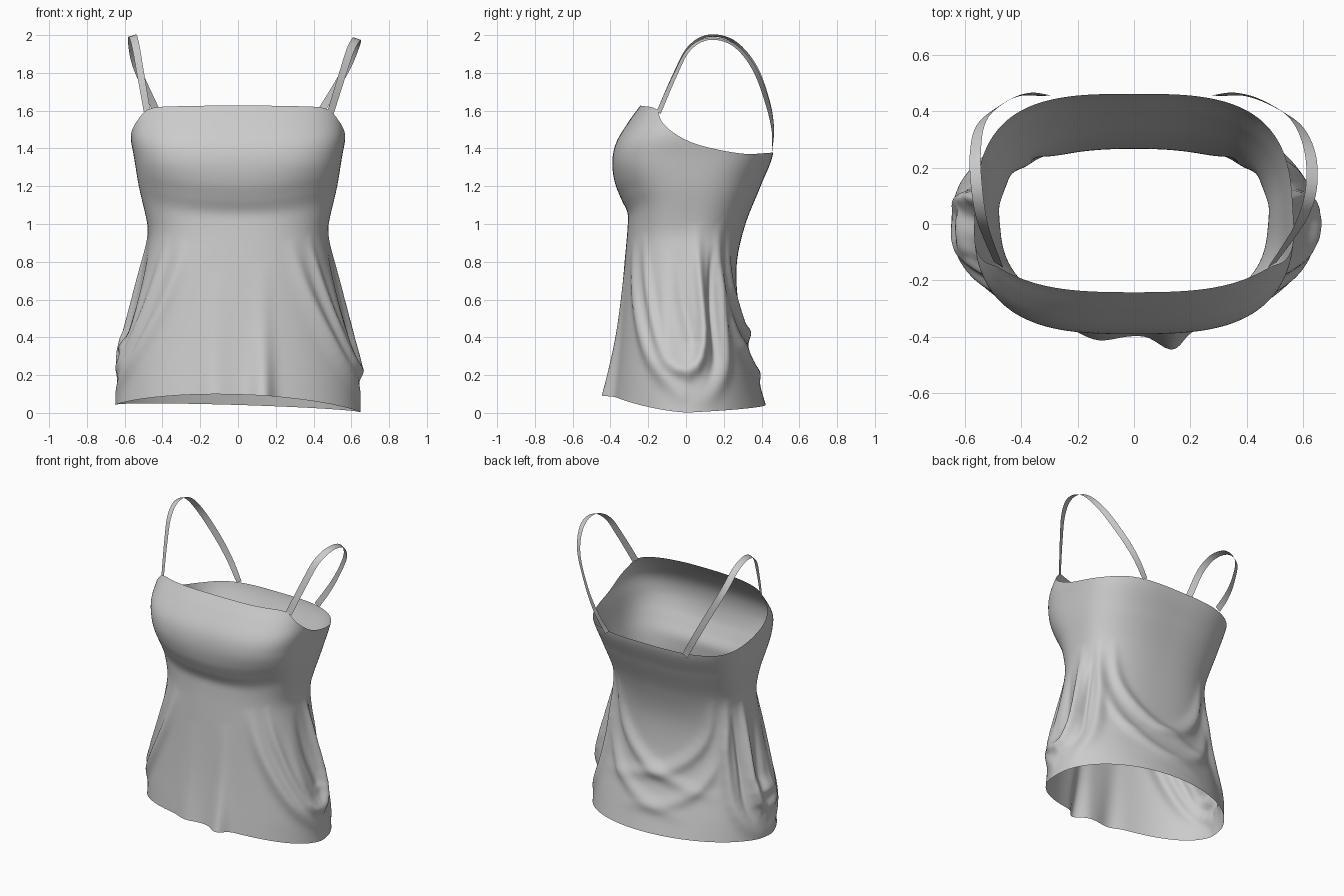
import bpy, math
from mathutils import Vector

if "Cube" in bpy.data.objects:
    bpy.data.objects.remove(bpy.data.objects["Cube"])


def curve(pts, x):
    """Smooth interpolation through (x, value) points."""
    if x <= pts[0][0]:
        return pts[0][1]
    if x >= pts[-1][0]:
        return pts[-1][1]
    i = max(k for k in range(len(pts) - 1) if pts[k][0] <= x)

    def slope(k):
        a, b = pts[max(k - 1, 0)], pts[min(k + 1, len(pts) - 1)]
        return (b[1] - a[1]) / (b[0] - a[0])
    (x0, y0), (x1, y1) = pts[i], pts[i + 1]
    d = x1 - x0
    t = (x - x0) / d
    return ((2*t**3 - 3*t*t + 1) * y0 + (t**3 - 2*t*t + t) * d * slope(i)
            + (3*t*t - 2*t**3) * y1 + (t**3 - t*t) * d * slope(i + 1))


def make_object(name, verts, faces):
    me = bpy.data.meshes.new(name)
    me.from_pydata(verts, [], faces)
    me.polygons.foreach_set("use_smooth", [True] * len(faces))
    ob = bpy.data.objects.new(name, me)
    bpy.context.collection.objects.link(ob)
    return ob


# Body profiles by height: half width, front y, back y, squareness
WIDTH = [(0, .65), (.2, .63), (.4, .59), (.6, .54), (.8, .495), (.92, .475),
         (1.0, .48), (1.2, .525), (1.35, .55), (1.46, .568), (1.55, .56), (1.63, .54)]
FRONT = [(0, -.41), (.1, -.395), (.4, -.36), (.8, -.325), (1.0, -.308), (1.06, -.31),
         (1.13, -.342), (1.22, -.377), (1.33, -.39), (1.43, -.37), (1.54, -.305), (1.63, -.24)]
BACK = [(0, .435), (.2, .375), (.4, .315), (.6, .275), (.8, .27), (1.0, .315),
        (1.2, .395), (1.38, .462), (1.63, .46)]
SQUARE = [(0, 2.0), (.4, 2.15), (.9, 2.5), (1.2, 2.8), (1.4, 3.1), (1.6, 2.7)]
NECK = [(-1, 1.627), (-.65, 1.607), (-.45, 1.54), (-.1, 1.455), (.12, 1.41), (.6, 1.372), (1, 1.378)]

# Cloth folds: width, then path of (degrees around, z, height); front is -90
FOLDS = [
    (.045, [(-79, .8, 0), (-79, .35, .025), (-79, -.2, .1)]),
    (.06, [(-101, .75, 0), (-101, .3, .015), (-100, -.2, .04)]),
]
SIDE = [
    (.05, [(-60, .92, 0), (-48, .6, .025), (-30, .3, .03), (-5, .1, .01)]),
    (.04, [(-42, .95, 0), (-34, .65, .02), (-18, .3, .025), (0, .2, .01)]),
    (.045, [(2, 1.0, 0), (10, .7, .03), (14, .42, .045), (6, .25, .04), (-10, .27, .02), (-18, .5, .01), (-20, .8, 0)]),
    (.045, [(-8, .88, 0), (-4, .6, -.02), (2, .4, -.015), (3, .35, 0)]),
    (.03, [(22, .88, 0), (24, .55, -.025), (24, .3, -.015), (14, .15, 0)]),
    (.05, [(24, 1.0, 0), (38, .65, .03), (36, .3, .025), (18, .1, .01), (0, .08, 0)]),
    (.045, [(42, 1.0, 0), (58, .68, .022), (85, .45, .02), (120, .35, .006), (140, .33, 0)]),
    (.045, [(35, .8, 0), (55, .45, .02), (80, .25, .015), (115, .16, 0)]),
]
for w, path in SIDE:
    FOLDS += [(w, path), (w, [(-180 - a, z, h) for a, z, h in path])]
# Overhanging pouch on the left side
FOLDS += [(.05, [(-162, .36, .0), (-172, .35, .03), (-182, .36, .03), (-194, .42, 0)]),
          (.04, [(-165, .23, 0), (-182, .22, -.02), (-197, .28, 0)])]
ARC = math.radians(1) * .52
LOOP = 360 * ARC


def resample(path, n=16):
    """Round off a coarse fold path."""
    last = len(path) - 1
    axes = [[(k, p[c]) for k, p in enumerate(path)] for c in range(3)]
    pts = [[curve(a, last * i / n) for a in axes] for i in range(n + 1)]
    return [(a * ARC, z, h) for a, z, h in pts]


PATHS = []
for w, path in FOLDS:
    p = resample(path)
    us, zs = [q[0] for q in p], [q[1] for q in p]
    PATHS.append((w, p, min(us) - 2.5 * w, max(us) + 2.5 * w, min(zs) - 2.5 * w, max(zs) + 2.5 * w))


def fold(deg, z):
    total = 0
    for w, p, u0, u1, z0, z1 in PATHS:
        if not z0 < z < z1:
            continue
        mid = (u0 + u1) / 2
        u = deg * ARC
        u -= LOOP * round((u - mid) / LOOP)
        if not u0 < u < u1:
            continue
        best, height = 1e9, 0
        for (a, b, h), (c, d, g) in zip(p, p[1:]):
            dx, dz = c - a, d - b
            t = max(0, min(1, ((u - a) * dx + (z - b) * dz) / (dx * dx + dz * dz + 1e-12)))
            q = (u - a - t * dx) ** 2 + (z - b - t * dz) ** 2
            if q < best:
                best, height = q, h + t * (g - h)
        total += height * math.exp(-best / (w * w))
    return total


def body_point(deg, v):
    c, s = math.cos(math.radians(deg)), math.sin(math.radians(deg))
    lo = .022 - .02 * c + .075 * max(0, -s) ** 1.5 + .02 * max(0, s)
    sn = math.copysign(abs(s) ** .74, s)
    z = lo + v * (curve(NECK, sn) - lo)
    e = 2 / curve(SQUARE, z)
    cx = math.copysign(abs(c) ** e, c)
    sy = math.copysign(abs(s) ** e, s)
    # Under-bust line rises and softens towards the sides
    k = math.sin((z - 1) / .35 * math.pi) if 1 < z < 1.35 else 0
    front, back = curve(FRONT, z - k * .07 * cx ** 2), curve(BACK, z)
    mid = .01 + .02 * max(0, min(1, z - .4))
    depth = back - mid if s > 0 else mid - front
    f = fold(deg, z) if z < 1.1 else 0
    return (curve(WIDTH, z) * cx + f * c, mid + depth * sy + f * s, z)


# Camisole body: open tube of cloth
N, M = 240, 110
verts = [body_point(360 * i / N, j / M) for j in range(M + 1) for i in range(N)]
faces = [(j * N + i, j * N + (i + 1) % N, (j + 1) * N + (i + 1) % N, (j + 1) * N + i)
         for j in range(M) for i in range(N)]
make_object("camisole_body", verts, faces)


# Shoulder straps: flat ribbons from front edge over to back edge
YZ = [(-.145, 1.59), (-.06, 1.785), (.015, 1.925), (.12, 1.985), (.25, 1.955),
      (.36, 1.83), (.43, 1.65), (.46, 1.5), (.455, 1.37)]
RIGHT = [.49, .55, .595, .628, .625, .575, .47, .375, .29]
LEFT = [-.48, -.515, -.54, -.557, -.563, -.54, -.46, -.385, -.31]


def strap(name, xs, side, lift):
    n = 48
    axes = [[(k, x) for k, x in enumerate(xs)],
            [(k, p[0]) for k, p in enumerate(YZ)],
            [(k, p[1] + lift * math.sin(k / 8 * math.pi)) for k, p in enumerate(YZ)]]
    across = [[(0, .8 * side), (4, .9 * side), (6, .8 * side), (8, side)],
              [(0, .6), (3, .1), (5.5, -.5), (8, 0)],
              [(0, 0), (4, -.3), (8, 0)]]
    pos = [Vector([curve(a, 8 * i / n) for a in axes]) for i in range(n + 1)]
    vs = []
    for i, p in enumerate(pos):
        tan = (pos[min(i + 1, n)] - pos[max(i - 1, 0)]).normalized()
        w = Vector([curve(a, 8 * i / n) for a in across])
        w = (w - w.dot(tan) * tan).normalized() * .021
        vs += [p - w, p + w]
    fs = [(2*i, 2*i + 1, 2*i + 3, 2*i + 2) for i in range(n)]
    if side < 0:
        fs = [f[::-1] for f in fs]
    make_object(name, vs, fs)


strap("right_strap", RIGHT, 1, -.005)
strap("left_strap", LEFT, -1, .012)
